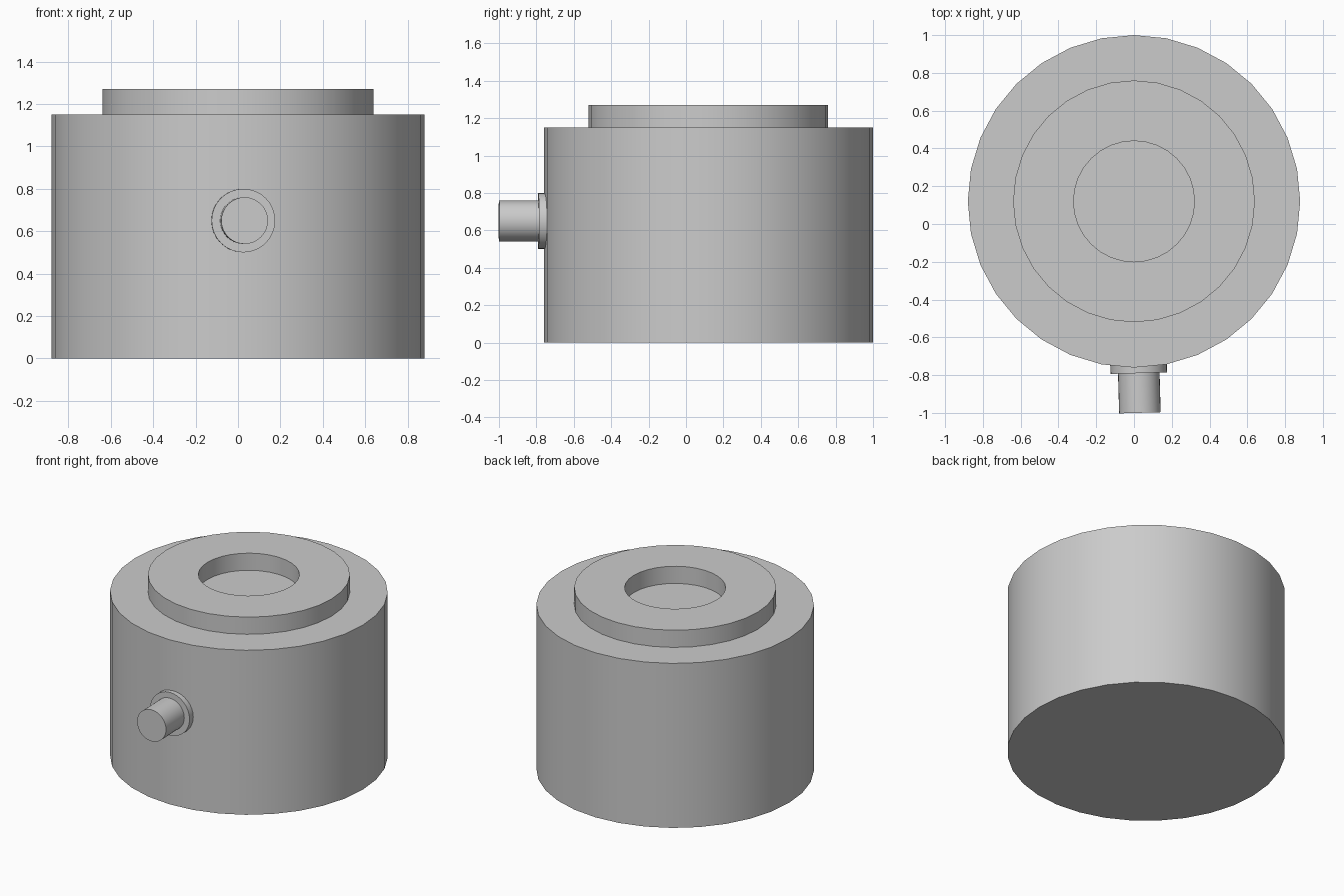
import bpy
from math import sin, cos, pi, radians
from mathutils import Matrix

cube = bpy.data.objects.get("Cube")
if cube:
    bpy.data.objects.remove(cube)

grey = bpy.data.materials.new("plain grey")
grey.use_nodes = True
colour = (0.6, 0.6, 0.6, 1)
grey.diffuse_color = colour
grey.node_tree.nodes["Principled BSDF"].inputs["Base Color"].default_value = colour


def lathe(name, profile, matrix, sides=32, closed=False):
    """Turn a (radius, height) profile about z; open profiles are capped."""
    verts = [(r * cos(2 * pi * s / sides), r * sin(2 * pi * s / sides), z)
             for r, z in profile for s in range(sides)]
    rows = len(profile)
    faces = []
    for row in range(rows if closed else rows - 1):
        a, b = row * sides, (row + 1) % rows * sides
        for s in range(sides):
            t = (s + 1) % sides
            faces.append((a + s, a + t, b + t, b + s))
    if not closed:
        faces.append(tuple(reversed(range(sides))))
        faces.append(tuple(range((rows - 1) * sides, rows * sides)))
    mesh = bpy.data.meshes.new(name)
    mesh.from_pydata(verts, [], faces)
    mesh.materials.append(grey)
    obj = bpy.data.objects.new(name, mesh)
    bpy.context.collection.objects.link(obj)
    obj.matrix_world = matrix
    bpy.ops.object.select_all(action="DESELECT")
    obj.select_set(True)
    bpy.context.view_layer.objects.active = obj
    bpy.ops.object.shade_smooth_by_angle(angle=radians(30))
    return obj


# Drum and raised collar share one upright axis
axis = Matrix.Translation((0, 0.12, 0))
lathe("drum_body", [(0.88, 0), (0.88, 1.15)], axis)
lathe("top_collar", [(0.32, 1.15), (0.64, 1.15), (0.64, 1.27), (0.32, 1.27)],
      axis, closed=True)

# Side spout points outward from the drum axis, a touch off the front
outward = (Matrix.Translation((0, 0.12, 0.65)) @ Matrix.Rotation(radians(1.6), 4, "Z")
           @ Matrix.Rotation(radians(90), 4, "X"))
lathe("spout_flange", [(0.15, 0.84), (0.15, 0.91)], outward)
lathe("spout_pin", [(0.11, 0.88), (0.11, 1.12)], outward)
